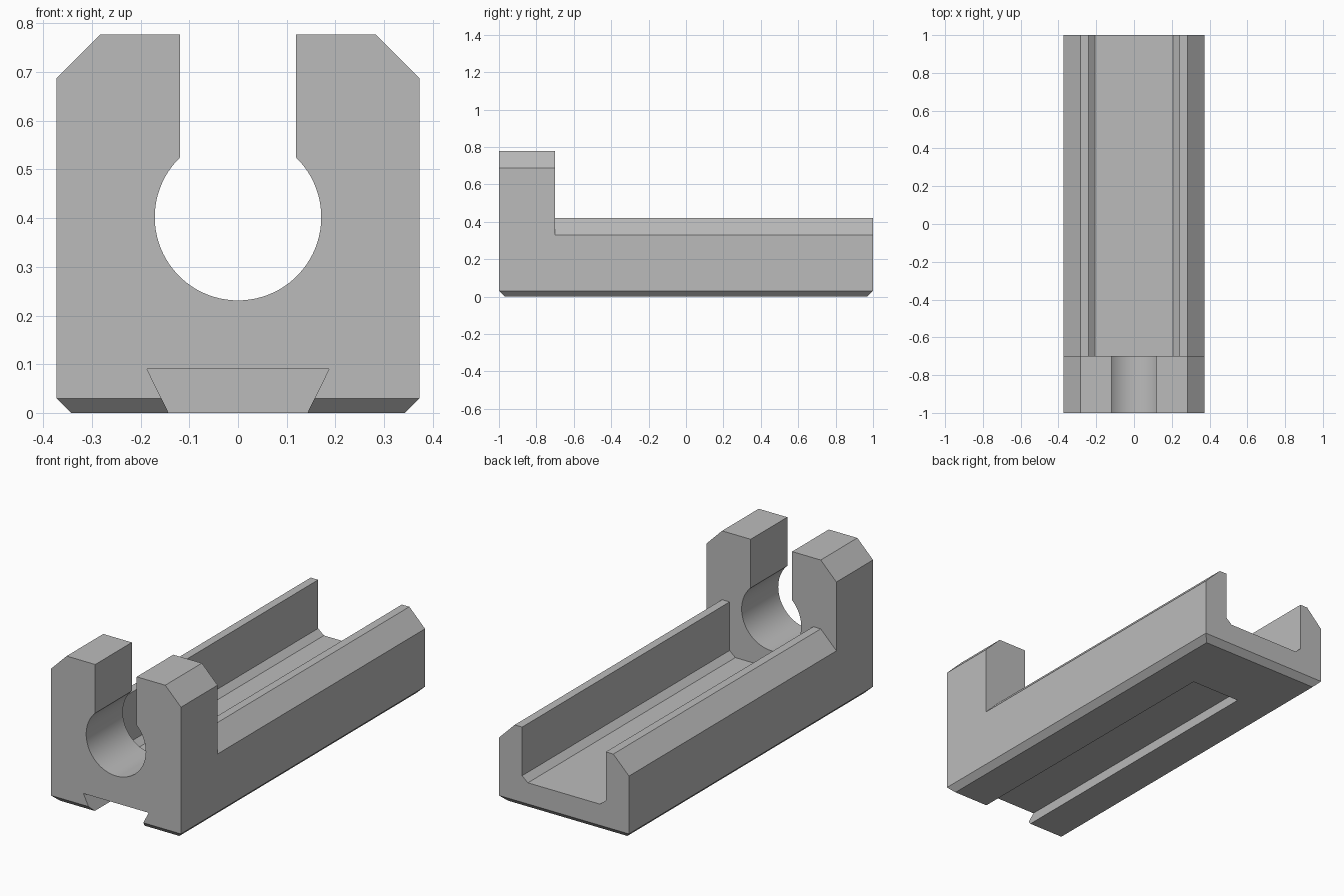
import bpy
import bmesh
from math import sin, cos, asin, pi, radians

cube = bpy.data.objects.get("Cube")
if cube:
    bpy.data.objects.remove(cube, do_unlink=True)

grey = bpy.data.materials.new("plain grey")
grey.use_nodes = True
grey.diffuse_color = (0.5, 0.5, 0.5, 1)
grey.node_tree.nodes["Principled BSDF"].inputs["Base Color"].default_value = (0.5, 0.5, 0.5, 1)

HALF = 0.373      # half width of the holder
TOP = 0.777       # height of the front clamp
RAIL = 0.42       # height of the side rails
CUT = 0.09        # size of the upper corner cuts
STEP = -0.7       # back face of the clamp
CHAMFER = 0.03    # bottom edge chamfer


def mirrored(half):
    """Close a right-hand outline (x, z) with its mirror image."""
    return half + [(-x, z) for x, z in reversed(half)]


def prism(name, outline, y0, y1, chamfer=0):
    """Extrude an (x, z) outline along y."""
    bm = bmesh.new()
    face = bm.faces.new([bm.verts.new((x, y0, z)) for x, z in outline])
    moved = bmesh.ops.extrude_face_region(bm, geom=[face])["geom"]
    verts = [v for v in moved if isinstance(v, bmesh.types.BMVert)]
    bmesh.ops.translate(bm, verts=verts, vec=(0, y1 - y0, 0))
    bmesh.ops.recalc_face_normals(bm, faces=bm.faces)
    if chamfer:
        edges = [e for e in bm.edges if all(abs(v.co.z) < 1e-5 for v in e.verts)]
        bmesh.ops.bevel(bm, geom=edges, offset=chamfer, segments=1, affect='EDGES')
    mesh = bpy.data.meshes.new(name)
    bm.to_mesh(mesh)
    bm.free()
    mesh.materials.append(grey)
    obj = bpy.data.objects.new(name, mesh)
    bpy.context.collection.objects.link(obj)
    return obj


# Solid block with cut upper corners and a chamfered base
holder = prism("holder", mirrored([(HALF, 0), (HALF, TOP - CUT), (HALF - CUT, TOP)]),
               -1, 1, CHAMFER)

# Everything above the rails and the trough floor
trough = prism("trough_cutter", mirrored([
    (0.5, 1), (0.5, RAIL - CUT), (HALF, RAIL - CUT), (HALF - CUT, RAIL),
    (0.24, RAIL), (0.24, 0.168), (0.207, 0.14)]), STEP, 1.1)

# Round hole with an open slot above it
radius, centre, slot = 0.171, 0.402, 0.119
start = pi / 2 - asin(slot / radius)
arc = [start - (start + pi / 2) * i / 32 for i in range(32)]
half = [(slot, 1)] + [(radius * cos(a), centre + radius * sin(a)) for a in arc]
keyhole = prism("keyhole_cutter",
                half + [(0, centre - radius)] + [(-x, z) for x, z in reversed(half)],
                -1.1, STEP + 0.1)

# Dovetail groove underneath, open at the front
dovetail = prism("dovetail_cutter", mirrored([(0.187, 0.09), (0.118, -0.05)]), -1.1, 0.63)

# Carve the block, then drop the cutters
cutters = [trough, keyhole, dovetail]
for cutter in cutters:
    cutter.hide_render = True
    mod = holder.modifiers.new(cutter.name, 'BOOLEAN')
    mod.operation = 'DIFFERENCE'
    mod.solver = 'EXACT'
    mod.object = cutter
graph = bpy.context.evaluated_depsgraph_get()
carved = bpy.data.meshes.new_from_object(holder.evaluated_get(graph))
holder.modifiers.clear()
holder.data = carved
for cutter in cutters:
    bpy.data.objects.remove(cutter, do_unlink=True)

# Smooth the bore, keep the machined edges crisp
bpy.ops.object.select_all(action='DESELECT')
holder.select_set(True)
bpy.context.view_layer.objects.active = holder
bpy.ops.object.shade_smooth_by_angle(angle=radians(25))
